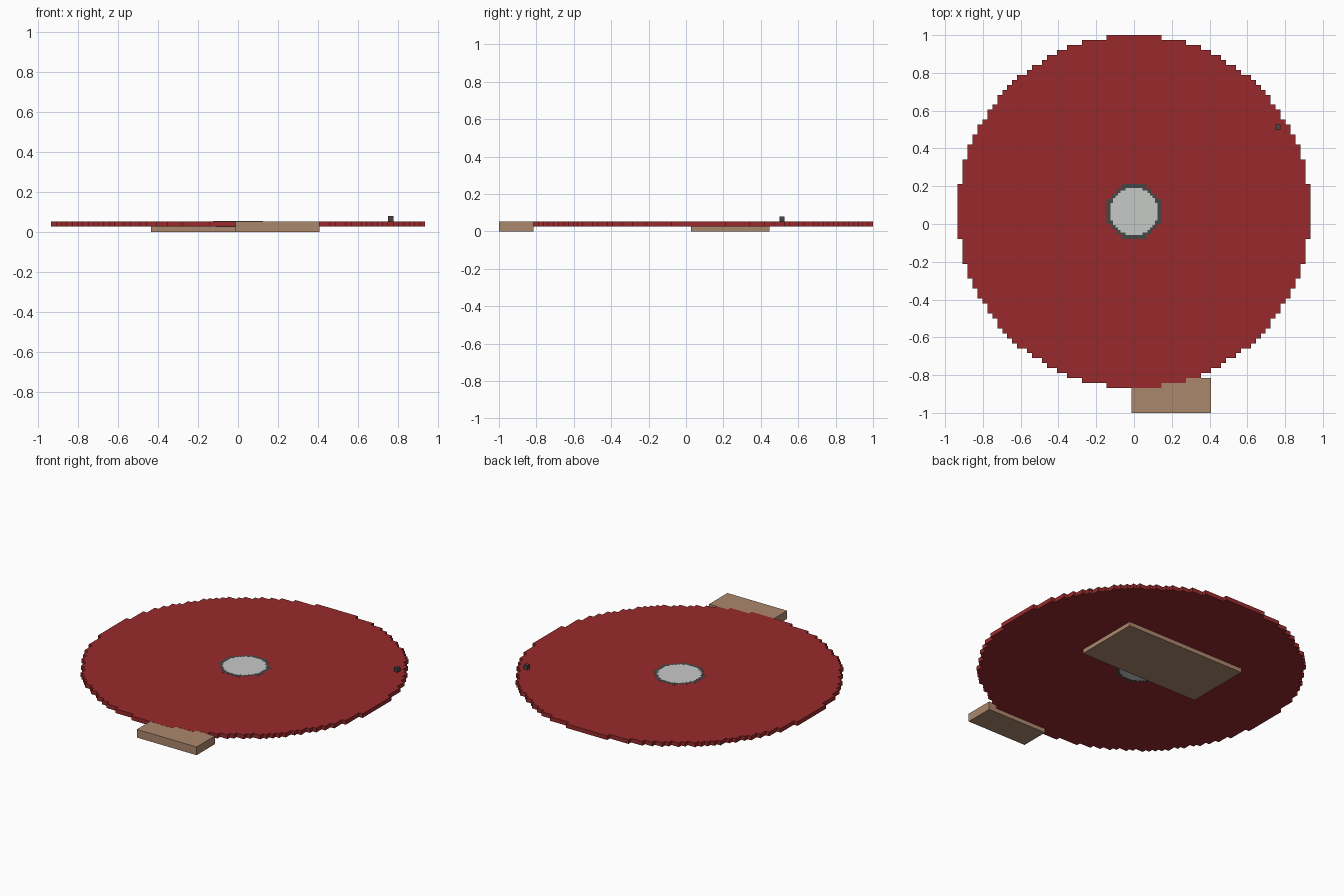
import bpy
import bmesh
import math

old = bpy.data.objects.get("Cube")
if old:
    bpy.data.objects.remove(old, do_unlink=True)

P = 2 / 76               # size of one grid cell
CY = 1 - 35.5 * P        # y of the disc centre


def material(name, r, g, b):
    color = [(c / 255) ** 2.2 for c in (r, g, b)] + [1]
    mat = bpy.data.materials.new(name)
    mat.use_nodes = True
    mat.diffuse_color = color
    bsdf = next(n for n in mat.node_tree.nodes if n.type == 'BSDF_PRINCIPLED')
    bsdf.inputs["Base Color"].default_value = color
    return mat


red = material("deep red", 152, 46, 48)
tan = material("tan brown", 170, 134, 108)
dark = material("charcoal", 70, 72, 72)
light = material("light grey", 198, 200, 198)


def finish(name, bm, mat):
    mesh = bpy.data.meshes.new(name)
    bm.to_mesh(mesh)
    bm.free()
    mesh.materials.append(mat)
    obj = bpy.data.objects.new(name, mesh)
    bpy.context.collection.objects.link(obj)
    return obj


def box(name, x0, x1, y0, y1, z0, z1, mat):
    """Block with bounds in cells, measured from the disc centre."""
    bm = bmesh.new()
    bmesh.ops.create_cube(bm, size=1)
    for v in bm.verts:
        v.co.x = (x1 if v.co.x > 0 else x0) * P
        v.co.y = (y1 if v.co.y > 0 else y0) * P + CY
        v.co.z = (z1 if v.co.z > 0 else z0) * P
    return finish(name, bm, mat)


def stepped_disc(name, radius, cell, z0, z1, mat):
    """Disc with a stair-stepped rim, one step per row of cells."""
    n = int(radius)
    half = [(math.isqrt(int(radius ** 2 - j * j)) + 0.5) for j in range(n + 1)]
    right = []
    for j in range(-n, n + 1):
        w = half[abs(j)]
        for y in (j - 0.5, j + 0.5):
            # rows of equal width share one straight edge
            if len(right) > 1 and right[-1][0] == right[-2][0] == w:
                right.pop()
            if not right or right[-1] != (w, y):
                right.append((w, y))
    outline = right + [(-x, y) for x, y in reversed(right)]
    bm = bmesh.new()
    base = bm.faces.new([bm.verts.new((x * cell, y * cell + CY, z0))
                         for x, y in outline])
    top = bmesh.ops.extrude_face_region(bm, geom=[base])["geom"]
    bmesh.ops.translate(bm, vec=(0, 0, z1 - z0),
                        verts=[g for g in top if isinstance(g, bmesh.types.BMVert)])
    bmesh.ops.recalc_face_normals(bm, faces=bm.faces)
    bmesh.ops.triangulate(bm, faces=[f for f in bm.faces if len(f.verts) > 4])
    return finish(name, bm, mat)


# Main disc with a nested hub, each slightly proud to avoid coplanar faces
E = 0.0005
stepped_disc("main_disc", 35.5, P, P, 2 * P, red)
stepped_disc("hub_rim", 5.5, P, P - E, 2 * P + E, dark)
stepped_disc("hub_plate", 9.5, P / 2, P - 2 * E, 2 * P + 2 * E, light)

# Support block below, stop block at the front edge, small peg on top
box("base_block", -16.5, 15.5, -1.5, 14.5, 0, 1, tan)
box("front_block", -0.5, 15.5, -40.5, -33.5, 0, 1.98, tan)
box("peg", 28.5, 29.5, 16.5, 17.5, 2, 3, dark)
